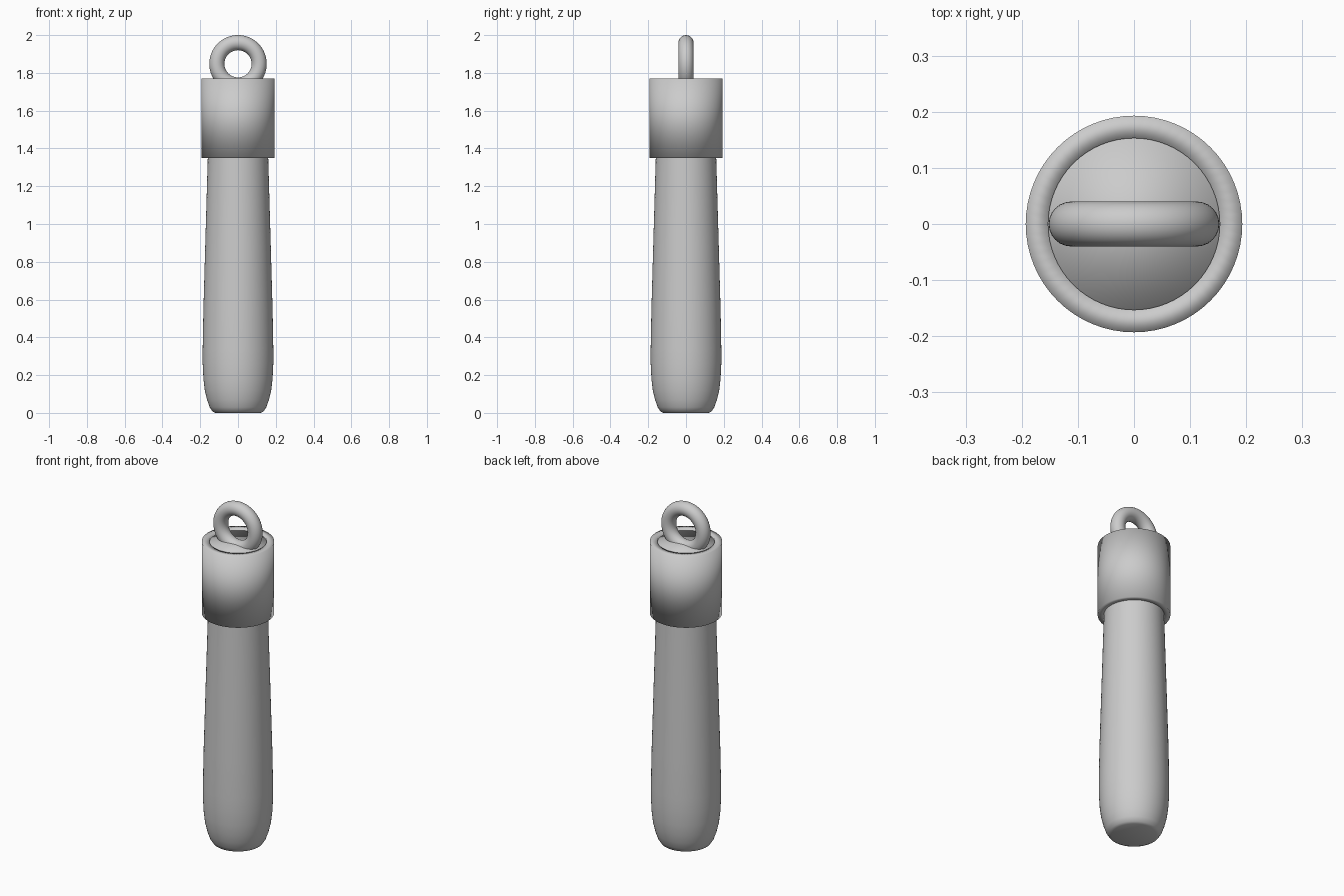
import bpy, bmesh, math

if "Cube" in bpy.data.objects:
    bpy.data.objects.remove(bpy.data.objects["Cube"])

grey = bpy.data.materials.new("plain grey")
grey.diffuse_color = (0.6, 0.6, 0.6, 1)
grey.use_nodes = True
grey.node_tree.nodes["Principled BSDF"].inputs["Base Color"].default_value = grey.diffuse_color


def lathe(name, profile, closed=False, segments=64):
    """Spin an (r, z) profile about the z axis; open profiles get end discs."""
    bm = bmesh.new()
    rings = []
    for r, z in profile:
        rings.append([bm.verts.new((r * math.cos(2 * math.pi * i / segments),
                                    r * math.sin(2 * math.pi * i / segments), z))
                      for i in range(segments)])
    pairs = list(zip(rings, rings[1:]))
    if closed:
        pairs.append((rings[-1], rings[0]))
    for a, b in pairs:
        for i in range(segments):
            j = (i + 1) % segments
            bm.faces.new((a[i], a[j], b[j], b[i]))
    if not closed:
        bm.faces.new(rings[0][::-1])
        bm.faces.new(rings[-1])
    bmesh.ops.recalc_face_normals(bm, faces=bm.faces)
    mesh = bpy.data.meshes.new(name)
    bm.to_mesh(mesh)
    bm.free()
    mesh.shade_smooth()
    mesh.materials.append(grey)
    obj = bpy.data.objects.new(name, mesh)
    bpy.context.collection.objects.link(obj)
    return obj


# Tapered handle with a rounded foot, running up through the collar
lathe("handle", [(0.12, 0), (0.135, 0.007), (0.15, 0.03), (0.164, 0.07),
                 (0.176, 0.12), (0.183, 0.18), (0.187, 0.26), (0.187, 0.34),
                 (0.183, 0.55), (0.173, 0.9), (0.16, 1.35), (0.153, 1.762)])

# Thick-walled collar
lathe("collar", [(0.193, 1.35), (0.193, 1.77), (0.153, 1.77), (0.153, 1.35)],
      closed=True)

# Upright hanging ring, its lower part sunk in the handle top
bpy.ops.mesh.primitive_torus_add(major_radius=0.112, minor_radius=0.04,
                                 major_segments=64, minor_segments=24,
                                 location=(0, 0, 1.848),
                                 rotation=(math.pi / 2, 0, 0))
ring = bpy.context.object
ring.name = "hanging_ring"
ring.data.materials.append(grey)
bpy.ops.object.shade_smooth()
